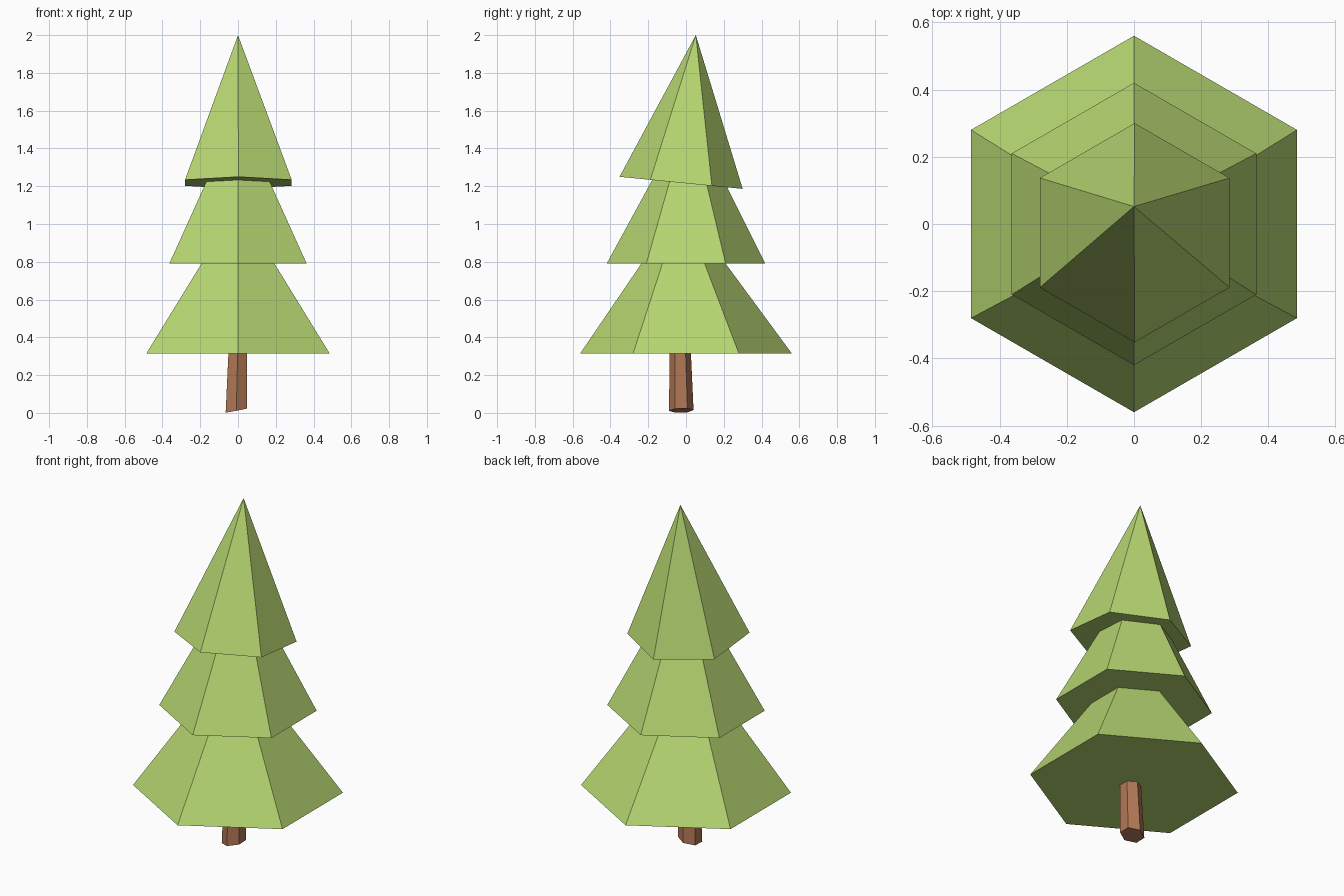
import bpy, bmesh, math

if "Cube" in bpy.data.objects:
    bpy.data.objects.remove(bpy.data.objects["Cube"])

def material(name, rgb):
    m = bpy.data.materials.new(name)
    m.diffuse_color = (*rgb, 1.0)
    m.use_nodes = True
    m.node_tree.nodes["Principled BSDF"].inputs["Base Color"].default_value = m.diffuse_color
    return m

leaf_green = material("leaf_green", (0.468, 0.672, 0.165))
bark_brown = material("bark_brown", (0.445, 0.188, 0.093))

SIDES = 6

def ring(bm, centre, radius, slope_x=0.0, slope_y=0.0):
    """Hexagon with corners on the y axis, tilted by z slopes along x and y."""
    verts = []
    for i in range(SIDES):
        a = math.pi / 2 + i * 2 * math.pi / SIDES
        dx, dy = radius * math.cos(a), radius * math.sin(a)
        verts.append(bm.verts.new((centre[0] + dx, centre[1] + dy,
                                   centre[2] + slope_x * dx + slope_y * dy)))
    return verts

def finish(bm, name, mat):
    bmesh.ops.recalc_face_normals(bm, faces=bm.faces)
    mesh = bpy.data.meshes.new(name)
    bm.to_mesh(mesh)
    bm.free()
    mesh.materials.append(mat)
    bpy.context.collection.objects.link(bpy.data.objects.new(name, mesh))

def foliage(name, centre, radius, apex, slope_y=0.0):
    bm = bmesh.new()
    base = ring(bm, centre, radius, slope_y=slope_y)
    tip = bm.verts.new(apex)
    bm.faces.new(base)
    for i in range(SIDES):
        bm.faces.new((base[i], base[(i + 1) % SIDES], tip))
    finish(bm, name, leaf_green)

# Foliage tiers: level lower two, top one tilted backwards
foliage("lower_foliage", (0, 0, 0.315), 0.56, (0, -0.022, 1.105))
foliage("middle_foliage", (0, 0, 0.79), 0.42, (0, 0.018, 1.595))
foliage("top_foliage", (0.002, -0.026, 1.218), 0.326, (0, 0.052, 2.0), slope_y=-0.098)

# Trunk: slightly tapered and leaning, with a slanted foot
bm = bmesh.new()
foot = ring(bm, (-0.009, -0.025, 0.013), 0.065, slope_x=0.19, slope_y=0.03)
head = ring(bm, (-0.001, -0.031, 0.36), 0.055)
bm.faces.new(foot)
bm.faces.new(head)
for i in range(SIDES):
    j = (i + 1) % SIDES
    bm.faces.new((foot[i], foot[j], head[j], head[i]))
finish(bm, "trunk", bark_brown)
